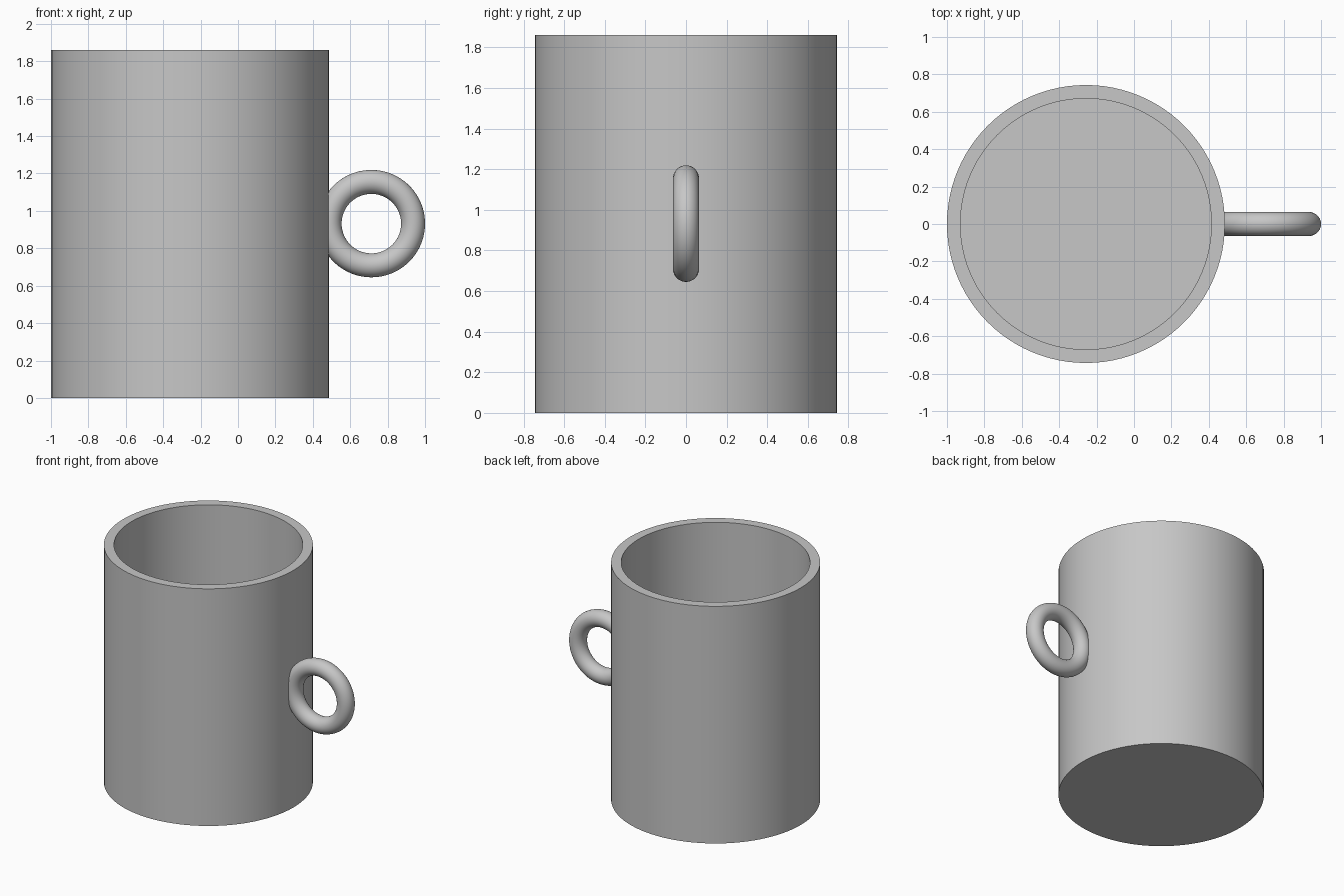
import bpy
import bmesh
from math import pi, radians
from mathutils import Vector

cube = bpy.data.objects.get("Cube")
if cube:
    bpy.data.objects.remove(cube, do_unlink=True)

HEIGHT = 1.86
RADIUS = 0.743
WALL = 0.072
CUP_X = RADIUS - 1

# Plain grey for the whole mug
grey = bpy.data.materials.new("light grey")
grey.use_nodes = True
colour = (0.57, 0.57, 0.57, 1)
grey.diffuse_color = colour
grey.node_tree.nodes["Principled BSDF"].inputs["Base Color"].default_value = colour


def finish(obj, name):
    """Name the part, colour it and smooth its rounded faces."""
    obj.name = obj.data.name = name
    obj.data.materials.append(grey)
    bpy.ops.object.select_all(action='DESELECT')
    obj.select_set(True)
    bpy.context.view_layer.objects.active = obj
    bpy.ops.object.shade_smooth_by_angle(angle=radians(30))


def lathe(name, profile, x, steps=96):
    """Revolve a radius-height profile about the vertical axis."""
    bm = bmesh.new()
    verts = [bm.verts.new((r, 0, z)) for r, z in profile]
    edges = [bm.edges.new(pair) for pair in zip(verts, verts[1:])]
    bmesh.ops.spin(bm, geom=verts + edges, axis=Vector((0, 0, 1)),
                   cent=Vector(), angle=2 * pi, steps=steps)
    bmesh.ops.remove_doubles(bm, verts=bm.verts, dist=0.0001)
    bmesh.ops.recalc_face_normals(bm, faces=bm.faces)
    mesh = bpy.data.meshes.new(name)
    bm.to_mesh(mesh)
    bm.free()
    obj = bpy.data.objects.new(name, mesh)
    obj.location.x = x
    bpy.context.collection.objects.link(obj)
    finish(obj, name)


# Hollow cup with a flat rim and floor
inner = RADIUS - WALL
lathe("mug_body", [(0, 0), (RADIUS, 0), (RADIUS, HEIGHT),
                   (inner, HEIGHT), (inner, WALL), (0, WALL)], CUP_X)

# Ring handle, partly sunk into the wall
bpy.ops.mesh.primitive_torus_add(
    major_radius=0.223, minor_radius=0.064,
    major_segments=96, minor_segments=32,
    location=(0.713, 0, HEIGHT / 2 + 0.002), rotation=(pi / 2, 0, 0))
finish(bpy.context.object, "ring_handle")
